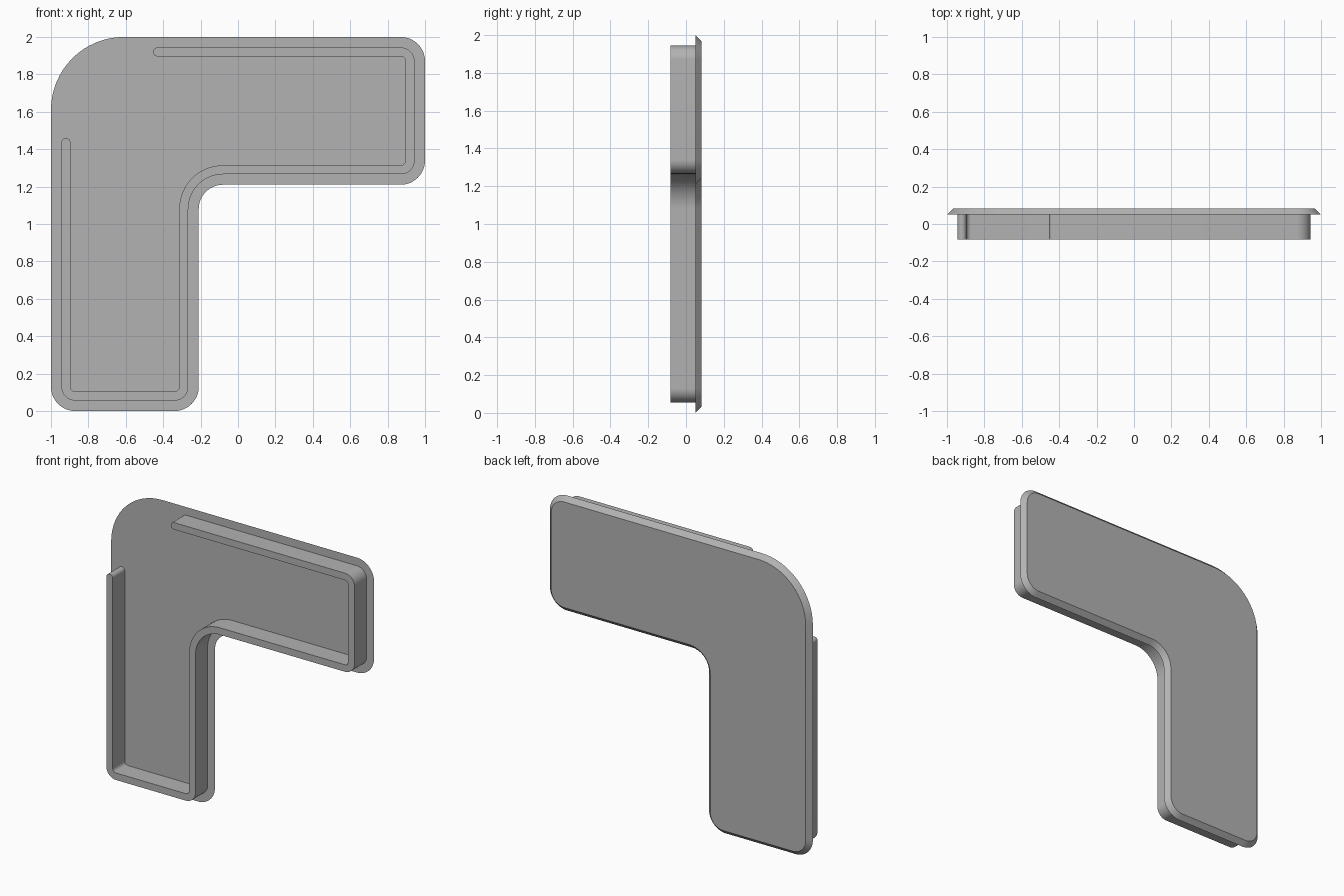
import bpy, bmesh
from math import cos, sin, radians

cube = bpy.data.objects.get("Cube")
if cube:
    bpy.data.objects.remove(cube)

grey = bpy.data.materials.new("mid_grey")
grey.use_nodes = True
colour = (0.45, 0.45, 0.45, 1)
grey.diffuse_color = colour
grey.node_tree.nodes["Principled BSDF"].inputs["Base Color"].default_value = colour


def arc(cx, cz, r, a0, a1, steps=16):
    angles = [radians(a0 + (a1 - a0) * i / steps) for i in range(steps + 1)]
    return [(cx + r * cos(a), cz + r * sin(a)) for a in angles]


R = 0.13       # small corners
BIG = 0.39     # large outer corner
ARM = 0.79     # width of each arm

# Corner arcs, counter-clockwise: centre x, centre z, radius, start, end
corners = [
    (-1 + R, R, R, 180, 270),
    (-1 + ARM - R, R, R, 270, 360),
    (-1 + ARM + R, 2 - ARM - R, R, 180, 90),   # inner bend
    (1 - R, 2 - ARM + R, R, 270, 360),
    (1 - R, 2 - R, R, 0, 90),
    (-1 + BIG, 2 - BIG, BIG, 90, 180),
]


def outline(inset, count=6):
    points = []
    for cx, cz, r, a0, a1 in corners[:count]:
        convex = a1 > a0
        points += arc(cx, cz, r - inset if convex else r + inset, a0, a1)
    return points


def loft(name, front, y_front, back, y_back):
    bm = bmesh.new()
    a = [bm.verts.new((x, y_front, z)) for x, z in front]
    b = [bm.verts.new((x, y_back, z)) for x, z in back]
    bm.faces.new(a)
    bm.faces.new(b[::-1])
    for i in range(len(a)):
        j = (i + 1) % len(a)
        bm.faces.new((a[j], a[i], b[i], b[j]))
    bmesh.ops.recalc_face_normals(bm, faces=bm.faces)
    mesh = bpy.data.meshes.new(name)
    bm.to_mesh(mesh)
    bm.free()
    mesh.materials.append(grey)
    obj = bpy.data.objects.new(name, mesh)
    bpy.context.collection.objects.link(obj)
    bpy.ops.object.select_all(action="DESELECT")
    obj.select_set(True)
    bpy.context.view_layer.objects.active = obj
    bpy.ops.object.shade_smooth_by_angle(angle=radians(30))


# L-shaped plate with bevelled back edge
loft("base_plate", outline(0), 0.05, outline(0.032), 0.082)

# Open rim with rounded ends, leaving a gap at the large corner
OUT, IN = 0.056, 0.104
mid, half = (OUT + IN) / 2, (IN - OUT) / 2
rim = outline(OUT, 5)
rim += arc(-0.43, 2 - mid, half, 90, 270)
rim += outline(IN, 5)[::-1]
rim += arc(-1 + mid, 1.435, half, 0, 180)
loft("front_rim", rim, -0.082, rim, 0.05)
